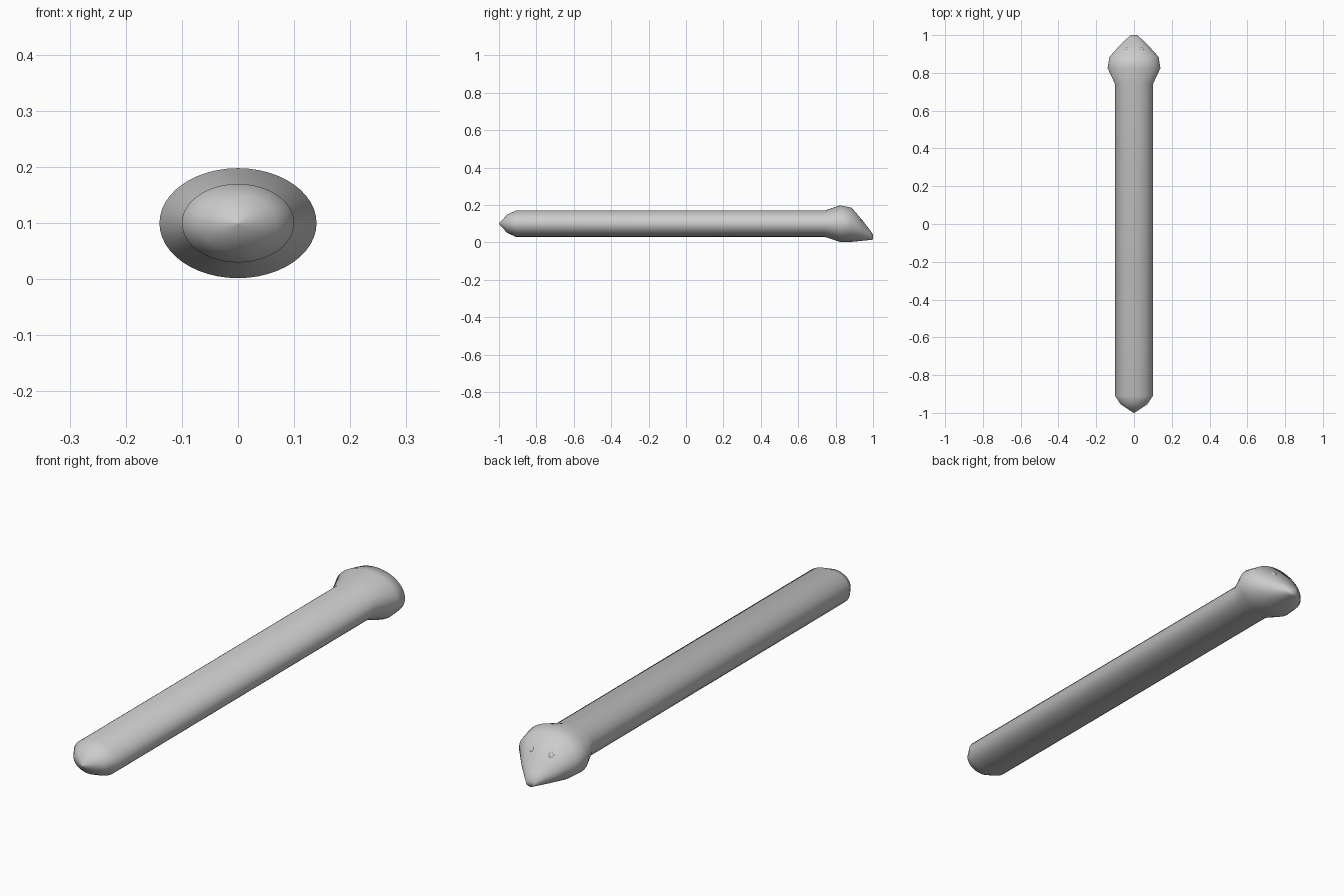
import bpy, bmesh
from math import sin, cos, tau
from mathutils import Vector

cube = bpy.data.objects.get("Cube")
if cube:
    bpy.data.objects.remove(cube, do_unlink=True)

grey = bpy.data.materials.new("plain grey")
grey.use_nodes = True
grey.diffuse_color = (0.6, 0.6, 0.6, 1)
grey.node_tree.nodes["Principled BSDF"].inputs["Base Color"].default_value = (0.6, 0.6, 0.6, 1)

SIDES = 48


def finish(bm, name):
    bmesh.ops.recalc_face_normals(bm, faces=bm.faces)
    for face in bm.faces:
        face.smooth = True
    mesh = bpy.data.meshes.new(name)
    bm.to_mesh(mesh)
    bm.free()
    mesh.materials.append(grey)
    obj = bpy.data.objects.new(name, mesh)
    bpy.context.collection.objects.link(obj)
    return obj


def loft(name, sections):
    """Skin oval sections (y, half width, bottom z, top z) along y."""
    bm = bmesh.new()
    rings = []
    for y, w, low, high in sections:
        mid, h = (low + high) / 2, (high - low) / 2
        rings.append([bm.verts.new((w * cos(tau * i / SIDES), y, mid + h * sin(tau * i / SIDES)))
                      for i in range(SIDES)])
    for a, b in zip(rings, rings[1:]):
        for i in range(SIDES):
            j = (i + 1) % SIDES
            bm.faces.new((a[i], a[j], b[j], b[i]))
    bm.faces.new(rings[0])
    bm.faces.new(rings[-1])
    return finish(bm, name)


# Long body with a tapered tail, flowing into the wide wedge head
loft("body_and_head", [
    (-1.0, 0.002, 0.099, 0.101),
    (-0.955, 0.07, 0.05, 0.15),
    (-0.91, 0.1, 0.03, 0.17),
    (0.74, 0.1, 0.03, 0.17),
    (0.825, 0.14, 0.002, 0.198),
    (0.885, 0.13, 0.003, 0.186),
    (0.945, 0.076, 0.009, 0.116),
    (0.985, 0.034, 0.013, 0.064),
    (1.0, 0.018, 0.015, 0.042),
])

# Small eyes sunk in the sloping top of the head
for side, label in ((1, "left"), (-1, "right")):
    bm = bmesh.new()
    bmesh.ops.create_uvsphere(bm, u_segments=16, v_segments=8, radius=0.014)
    eye = finish(bm, label + "_eye")
    eye.location = (side * 0.045, 0.925, 0.125)
    eye.rotation_euler = Vector((side * 0.45, 0.75, 0.6)).to_track_quat("Z", "Y").to_euler()
    eye.scale = (0.8, 1, 0.5)
